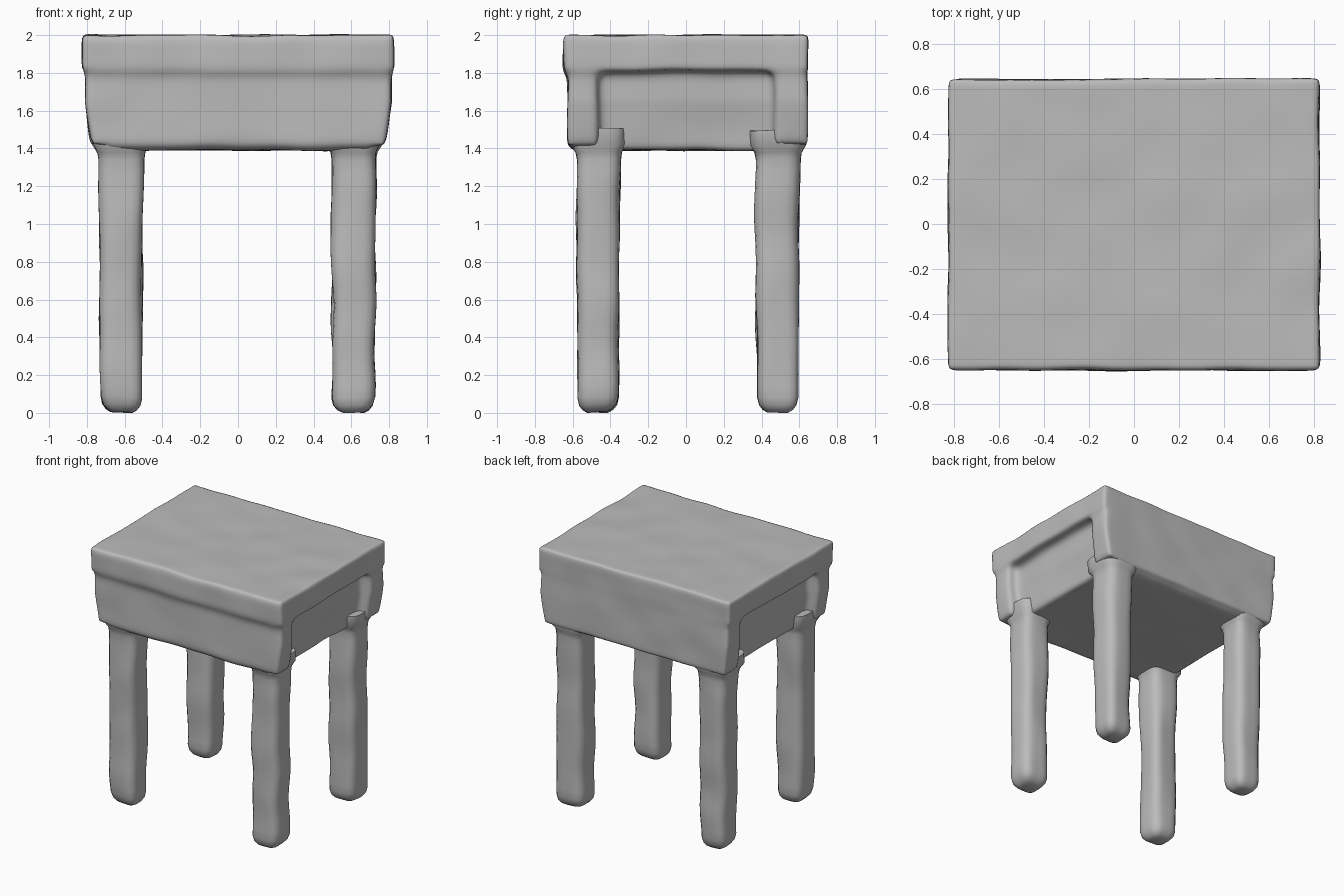
import bpy, bmesh, math
from mathutils import Vector, Matrix, noise

if "Cube" in bpy.data.objects:
    bpy.data.objects.remove(bpy.data.objects["Cube"], do_unlink=True)

grey = bpy.data.materials.new("clay grey")
grey.use_nodes = True
colour = (0.5, 0.5, 0.5, 1)
grey.diffuse_color = colour
grey.node_tree.nodes["Principled BSDF"].inputs["Base Color"].default_value = colour


def add_object(name, bm):
    bmesh.ops.recalc_face_normals(bm, faces=bm.faces)
    mesh = bpy.data.meshes.new(name)
    bm.to_mesh(mesh)
    bm.free()
    mesh.materials.append(grey)
    obj = bpy.data.objects.new(name, mesh)
    bpy.context.collection.objects.link(obj)
    return obj


def add_box(bm, low, high):
    low, high = Vector(low), Vector(high)
    place = Matrix.Translation((low + high) / 2) @ Matrix.Diagonal((*(high - low), 1))
    bmesh.ops.create_cube(bm, size=1, matrix=place)


def wobble(obj, amount, scale):
    for v in obj.data.vertices:
        v.co += noise.noise_vector(v.co * scale) * amount


# Seat block: top slab, recessed core, front and back aprons fused together
bm = bmesh.new()
add_box(bm, (-0.825, -0.65, 1.81), (0.825, 0.645, 2.0))
add_box(bm, (-0.725, -0.6, 1.39), (0.725, 0.6, 1.9))
add_box(bm, (-0.81, -0.625, 1.42), (0.81, -0.465, 1.9))
add_box(bm, (-0.81, 0.465, 1.42), (0.81, 0.642, 1.9))
seat = add_object("seat_block", bm)
remesh = seat.modifiers.new("fuse", 'REMESH')
remesh.mode = 'VOXEL'
remesh.voxel_size = 0.02
soften = seat.modifiers.new("soften", 'SMOOTH')
soften.factor = 0.5
soften.iterations = 10
graph = bpy.context.evaluated_depsgraph_get()
seat.data = bpy.data.meshes.new_from_object(seat.evaluated_get(graph))
seat.modifiers.clear()

# Taper the lower corners slightly and add a hand-worked surface
for v in seat.data.vertices:
    v.co.x *= 1 - 0.04 * max(0, 1.65 - v.co.z) / 0.25
wobble(seat, 0.008, 4)


# Legs: rounded square section, rounded foot, small flare under the seat
def make_leg(name, x, y):
    profile = [(0.0, 0.055), (0.015, 0.08), (0.04, 0.1), (0.08, 0.11)]
    profile += [(0.08 + 0.06 * i, 0.11 + 0.0004 * i) for i in range(1, 22)]
    profile += [(1.38, 0.125), (1.42, 0.15), (1.5, 0.15)]
    sides = 28
    bm = bmesh.new()
    rings = []
    for z, r in profile:
        ring = []
        for i in range(sides):
            a = math.tau * i / sides
            c, s = math.cos(a), math.sin(a)
            k = r / (c ** 4 + s ** 4) ** 0.25
            ring.append(bm.verts.new((x + k * c, y + k * s * 0.97, z)))
        rings.append(ring)
    for a, b in zip(rings, rings[1:]):
        for i in range(sides):
            j = (i + 1) % sides
            bm.faces.new((a[i], a[j], b[j], b[i]))
    bm.faces.new(rings[0])
    bm.faces.new(rings[-1])
    leg = add_object(name, bm)
    wobble(leg, 0.014, 3.5)
    lift = min(v.co.z for v in leg.data.vertices)
    for v in leg.data.vertices:
        if v.co.z < 0.3:
            v.co.z -= lift * (1 - v.co.z / 0.3)
    return leg


parts = [seat]
for side, x in (("right", -0.62), ("left", 0.61)):
    for end, y in (("front", -0.465), ("back", 0.485)):
        parts.append(make_leg(f"{end}_{side}_leg", x, y))

for part in parts:
    bpy.ops.object.select_all(action='DESELECT')
    part.select_set(True)
    bpy.context.view_layer.objects.active = part
    bpy.ops.object.shade_smooth_by_angle(angle=math.radians(60))
